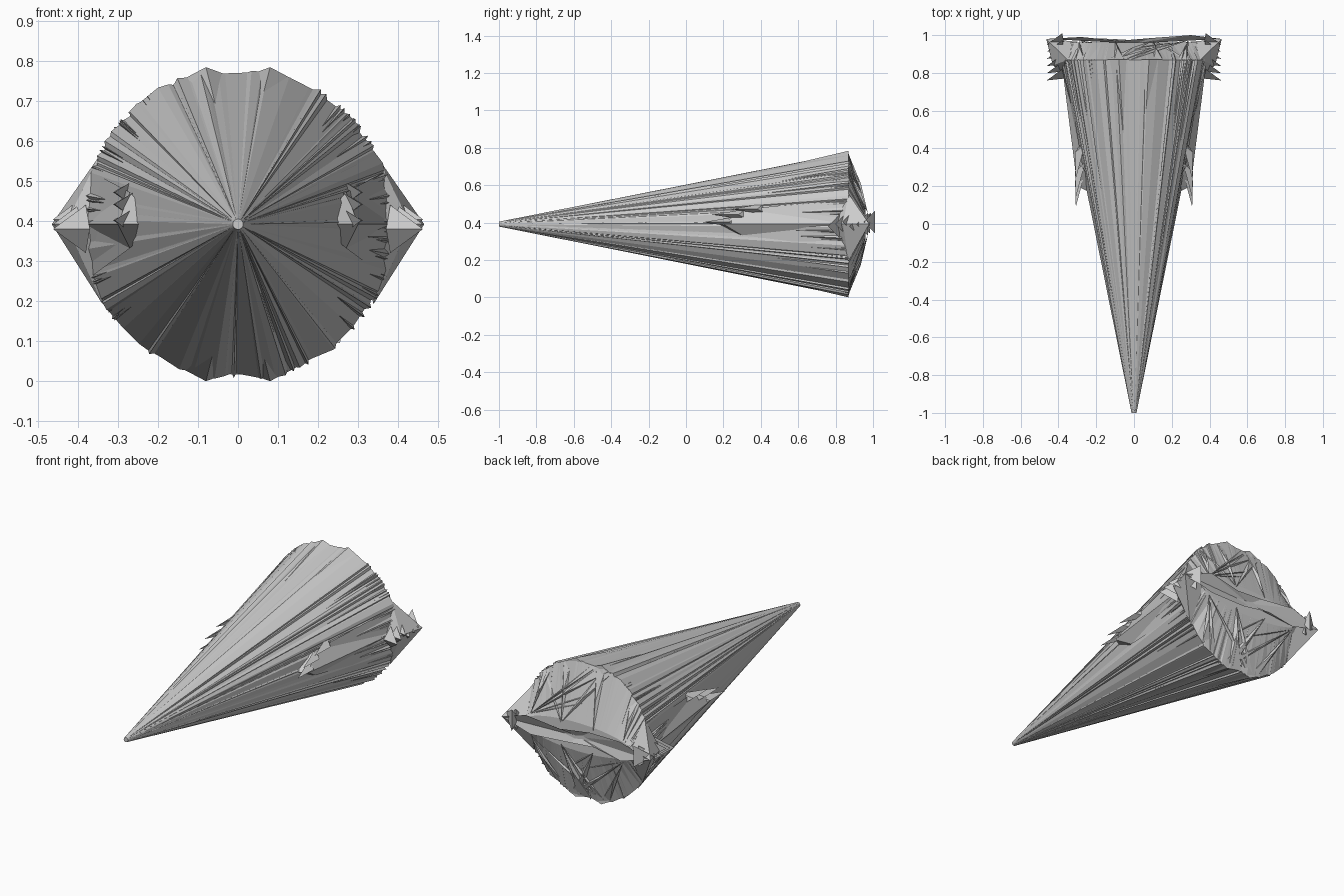
import bpy, bmesh, math, random

if "Cube" in bpy.data.objects:
    bpy.data.objects.remove(bpy.data.objects["Cube"])

random.seed(4)
ZC = 0.392          # height of the long axis
N = 130             # splinters around the hull

grey = bpy.data.materials.new("dull_grey")
grey.diffuse_color = (0.55, 0.55, 0.55, 1)
grey.use_nodes = True
grey.node_tree.nodes["Principled BSDF"].inputs["Base Color"].default_value = grey.diffuse_color


def make(name, verts, faces):
    me = bpy.data.meshes.new(name)
    bm = bmesh.new()
    vs = [bm.verts.new(v) for v in verts]
    for f in faces:
        bm.faces.new([vs[i] for i in f])
    bmesh.ops.recalc_face_normals(bm, faces=bm.faces)
    bmesh.ops.triangulate(bm, faces=bm.faces)
    bm.to_mesh(me)
    bm.free()
    me.materials.append(grey)
    ob = bpy.data.objects.new(name, me)
    bpy.context.collection.objects.link(ob)
    return ob


def shard(name, a, b, c, d):
    return make(name, [a, b, c, d], [(0, 1, 2), (0, 1, 3), (0, 2, 3), (1, 2, 3)])


def loft(name, rings):
    n = len(rings[0])
    verts = [p for r in rings for p in r]
    faces = [(k * n + i, k * n + (i + 1) % n, (k + 1) * n + (i + 1) % n, (k + 1) * n + i)
             for k in range(len(rings) - 1) for i in range(n)]
    faces += [tuple(range(n)), tuple((len(rings) - 1) * n + i for i in range(n))]
    return make(name, verts, faces)


# Irregular splinter angles: narrow slivers between some broad facets
steps = [random.choice((0.25, 0.3, 0.5, 0.8, 1.2, 2.6)) for _ in range(N)]
total = sum(steps)
angles = [2 * math.pi * sum(steps[:i]) / total for i in range(N)]
jag = [random.uniform(-0.007, 0.007) for _ in range(N)]


def ring(y, rx, rz, rough=0.0):
    pts = []
    for a, j in zip(angles, jag):
        x = (rx + rough * j) * math.cos(a)
        z = (rz + rough * j) * math.sin(a)
        if rough and abs(x) < 0.08:      # shallow notch at top and bottom of the rim
            z *= 0.965 + 0.035 * (abs(x) / 0.08)
        pts.append((x, y, ZC + z))
    return pts


# Long pointed hull with splintered sides and a stern tapering to a ridge
loft("hull", [
    ring(-1.0, 0.013, 0.013),
    ring(0.868, 0.385, 0.390, 1),
    ring(0.960, 0.34, 0.08),
])

# Thin raised rim corners either side of the notches
for v, level in ((1, "top"), (-1, "bottom")):
    for s, side in ((-1, "left"), (1, "right")):
        shard(f"rim_corner_{level}_{side}",
              (s * 0.08, 0.87, ZC + v * 0.392), (s * 0.15, 0.87, ZC + v * 0.355),
              (s * 0.02, 0.87, ZC + v * 0.370), (s * 0.055, 0.45, ZC + v * 0.293))

# Crumpled facets across the stern ridge
shape = [(-0.46, 0.98, 0), (-0.28, 0.99, 0.06), (-0.08, 0.97, 0.05), (0.10, 0.985, 0.03),
         (0.30, 1.0, 0.06), (0.46, 0.98, 0), (0.28, 0.985, -0.05), (0.05, 0.97, -0.04),
         (-0.12, 0.98, -0.02), (-0.28, 0.985, -0.05)]
make("stern_ridge", [(x, y, ZC + z) for x, y, z in shape] + [(0, 0.955, ZC)],
     [(i, (i + 1) % 10, 10) for i in range(10)])

# Slivers fanned over the stern faces, running from rim to ridge
for k in range(24):
    v = 1 if k % 2 else -1
    x0, x1 = random.uniform(-0.3, 0.3), random.choice((-0.29, 0.29, -0.1, 0.1))
    h = math.sqrt(0.375 ** 2 - x0 ** 2)
    w = random.uniform(0.01, 0.035)
    shard(f"stern_sliver_{k}",
          (x1, 0.972, ZC + v * 0.06), (x0 - w, 0.87, ZC + v * h),
          (x0 + w, 0.87, ZC + v * h), ((x0 + x1) / 2, 0.935, ZC + v * (h + 0.06) / 2))

for s, side in ((-1, "left"), (1, "right")):
    # Flank keel running forward from the rim
    make("flank_keel_" + side,
         [(s * 0.30, 0.20, ZC), (s * 0.385, 0.87, ZC),
          (s * 0.27, 0.30, ZC + 0.08), (s * 0.365, 0.87, ZC + 0.13),
          (s * 0.27, 0.30, ZC - 0.06), (s * 0.365, 0.87, ZC - 0.13),
          (s * 0.20, 0.15, ZC)],
         [(0, 1, 3, 2), (0, 4, 5, 1), (0, 2, 6), (0, 6, 4), (2, 3, 5, 4), (2, 4, 6), (1, 5, 3)])
    # Barbs projecting from the keel
    for k, (y, z) in enumerate(((0.09, 0.01), (0.14, 0.05), (0.24, 0.08))):
        shard(f"flank_barb_{side}_{k}",
              (s * 0.308, y, ZC + z), (s * 0.26, y + 0.18, ZC + z + 0.03),
              (s * 0.27, y + 0.20, ZC + z - 0.03), (s * 0.312, y + 0.14, ZC + z))
    # Pointed flare at the stern corner
    make("stern_flare_" + side,
         [(s * 0.43, 0.84, ZC), (s * 0.465, 0.98, ZC), (s * 0.350, 0.868, ZC + 0.165),
          (s * 0.338, 0.868, ZC - 0.20), (s * 0.37, 0.79, ZC), (s * 0.30, 0.965, ZC)],
         [(0, 1, 2), (0, 3, 1), (0, 2, 4), (0, 4, 3), (1, 5, 2), (1, 3, 5), (2, 5, 3, 4)])
    # Saw teeth along the flare edge
    for k in range(6):
        y, z = 0.76 + 0.038 * k, 0.012 * (k % 3 - 1)
        shard(f"flare_tooth_{side}_{k}",
              (s * 0.462, y, ZC + z), (s * 0.38, y + 0.06, ZC + z + 0.06),
              (s * 0.38, y + 0.06, ZC + z - 0.06), (s * 0.37, y + 0.01, ZC + z))

# Loose slivers lying on the shell near the rim
for k in range(50):
    a = math.radians(random.uniform(-45, 60))
    if k % 2:
        a = math.pi - a
    c, s = math.cos(a), math.sin(a)
    y0 = random.uniform(0.40, 0.75)
    r0 = 0.013 + 0.370 * (y0 + 1) / 1.868
    w = random.uniform(0.006, 0.025)
    p = lambda r, y, t: (r * c - t * s, y, ZC + r * s + t * c)
    shard(f"shell_sliver_{k}", p(r0, y0, 0), p(0.393, 0.87, 0),
          p(0.368, 0.86, w), p(0.368, 0.86, -w))
